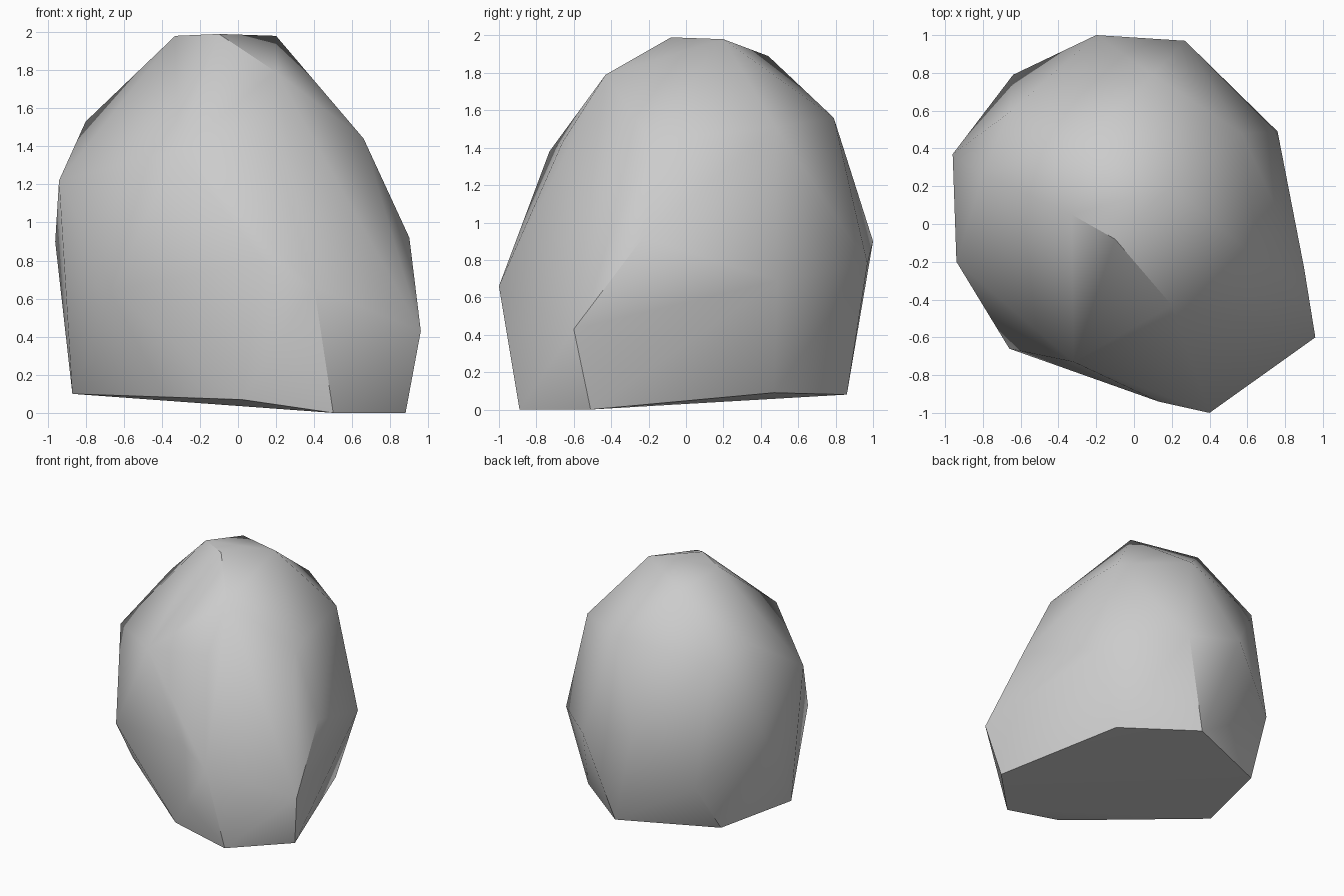
import bpy
import bmesh
import math

cube = bpy.data.objects.get("Cube")
if cube:
    bpy.data.objects.remove(cube, do_unlink=True)

# One stone colour
stone = bpy.data.materials.new("pale grey stone")
stone.use_nodes = True
grey = (0.6, 0.6, 0.6, 1)
stone.diffuse_color = grey
stone.node_tree.nodes["Principled BSDF"].inputs["Base Color"].default_value = grey

# Corners of the chipped boulder, from its foot to its crown
foot = [(.5, -.89, 0), (.88, -.51, 0), (.57, .47, .09), (.05, .86, .08),
        (-.7, .54, .09), (-.87, -.14, .1), (.02, -.85, .07)]
belly = [(.96, -.6, .43), (.4, -1, .66), (-.66, -.66, .64), (-.64, .79, .49),
         (.27, .97, .78), (.76, .49, .69)]
waist = [(.13, -.94, .8), (.9, -.23, .92), (-.2, 1, .9), (-.96, .37, .9),
         (-.94, -.2, 1.22)]
shoulder = [(-.32, -.73, 1.38), (.18, -.66, 1.43), (.66, -.19, 1.44),
            (.57, .48, 1.51), (.1, .79, 1.56), (-.66, .59, 1.47), (-.8, .26, 1.53)]
crown = [(.2, -.43, 1.79), (-.26, .44, 1.89), (-.33, .05, 1.98),
         (-.1, -.08, 1.99), (.2, .2, 1.98)]

# Wrap the corners in a convex skin
bm = bmesh.new()
for corner in foot + belly + waist + shoulder + crown:
    bm.verts.new(corner)
result = bmesh.ops.convex_hull(bm, input=bm.verts)
loose = [v for v in bm.verts if not v.link_faces]
bmesh.ops.delete(bm, geom=loose, context='VERTS')
bmesh.ops.recalc_face_normals(bm, faces=bm.faces)

mesh = bpy.data.meshes.new("boulder")
bm.to_mesh(mesh)
bm.free()
mesh.materials.append(stone)
boulder = bpy.data.objects.new("boulder", mesh)
bpy.context.collection.objects.link(boulder)

# Smooth skin with sharp chipped ridges
bpy.ops.object.select_all(action='DESELECT')
boulder.select_set(True)
bpy.context.view_layer.objects.active = boulder
bpy.ops.object.shade_smooth_by_angle(angle=math.radians(35))
